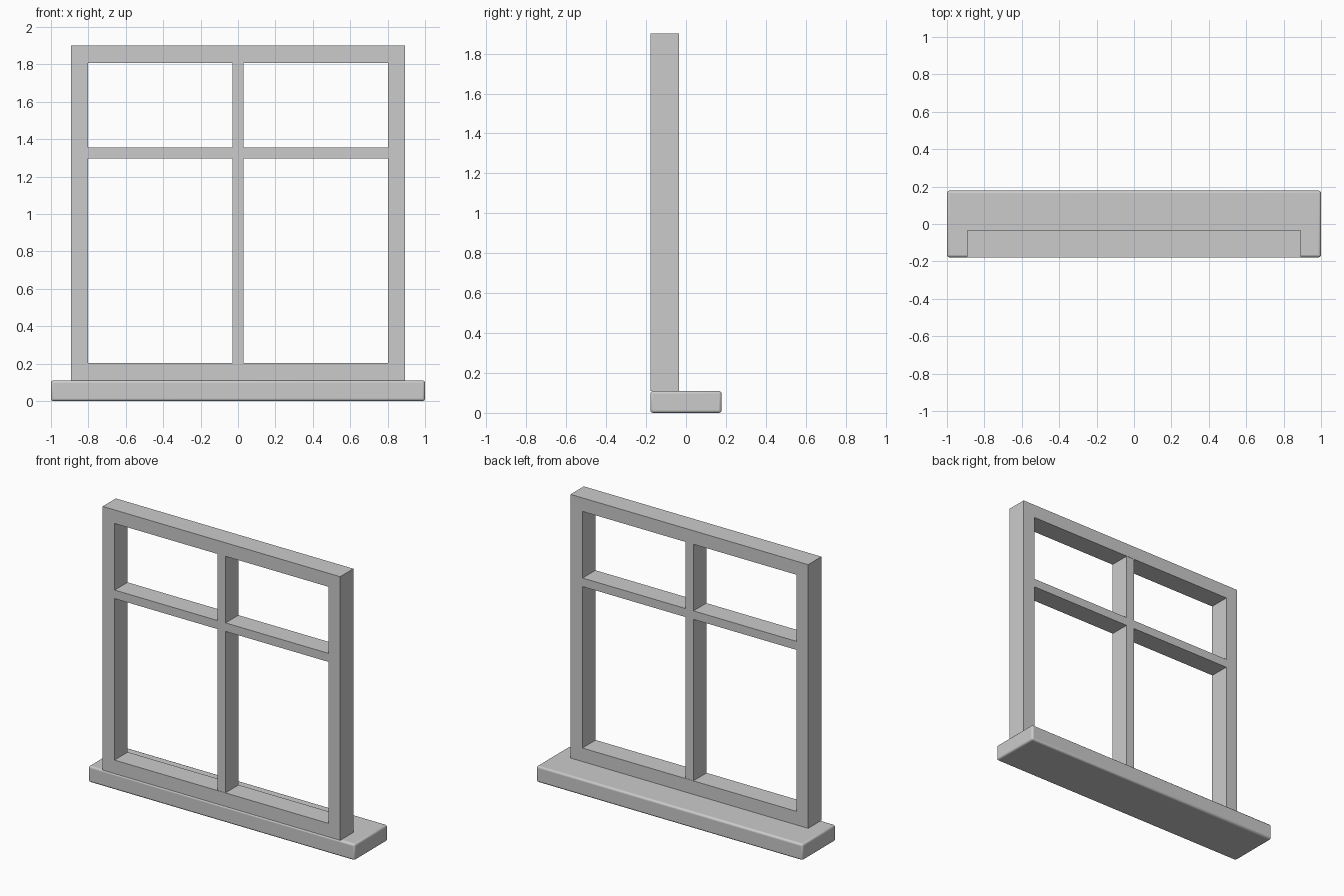
import bpy, bmesh

if "Cube" in bpy.data.objects:
    bpy.data.objects.remove(bpy.data.objects["Cube"])

FRONT, BACK = -0.178, -0.036      # depth of the frame
SILL_TOP, TOP = 0.11, 1.90


def slab(name, points, faces, y0, y1):
    """Flat x/z outline at y0, extruded back to y1."""
    bm = bmesh.new()
    verts = [bm.verts.new((x, y0, z)) for x, z in points]
    flat = [bm.faces.new([verts[i] for i in f]) for f in faces]
    ext = bmesh.ops.extrude_face_region(bm, geom=flat, use_keep_orig=True)
    moved = [g for g in ext["geom"] if isinstance(g, bmesh.types.BMVert)]
    bmesh.ops.translate(bm, verts=moved, vec=(0, y1 - y0, 0))
    bmesh.ops.recalc_face_normals(bm, faces=bm.faces[:])
    mesh = bpy.data.meshes.new(name)
    bm.to_mesh(mesh)
    bm.free()
    obj = bpy.data.objects.new(name, mesh)
    bpy.context.collection.objects.link(obj)
    return obj


def rect(x, z0, z1):
    return [(-x, z0), (x, z0), (x, z1), (-x, z1)]


# Outer frame: a rectangular ring
IN_X, IN_Z0, IN_Z1 = 0.803, 0.202, 1.808
slab("window_frame", rect(0.892, SILL_TOP, TOP) + rect(IN_X, IN_Z0, IN_Z1),
     [(i, (i + 1) % 4, (i + 1) % 4 + 4, i + 4) for i in range(4)], FRONT, BACK)

# Glazing bars: one cross, a hair behind the frame faces
w, t0, t1 = 0.03, 1.297, 1.355
cross = [(-w, IN_Z0), (w, IN_Z0), (w, t0), (IN_X, t0), (IN_X, t1), (w, t1),
         (w, IN_Z1), (-w, IN_Z1), (-w, t1), (-IN_X, t1), (-IN_X, t0), (-w, t0)]
slab("glazing_bars", cross, [range(12)], FRONT + 0.002, BACK - 0.002)

# Sill with softened edges
bpy.ops.mesh.primitive_cube_add(size=1, location=(0, 0, SILL_TOP / 2))
sill = bpy.context.object
sill.name = "sill"
sill.scale = (2.0, 0.356, SILL_TOP)
bpy.ops.object.transform_apply(location=False, rotation=False, scale=True)
bevel = sill.modifiers.new("soft_edges", 'BEVEL')
bevel.width = 0.013
bevel.segments = 3
bpy.ops.object.shade_smooth_by_angle()
